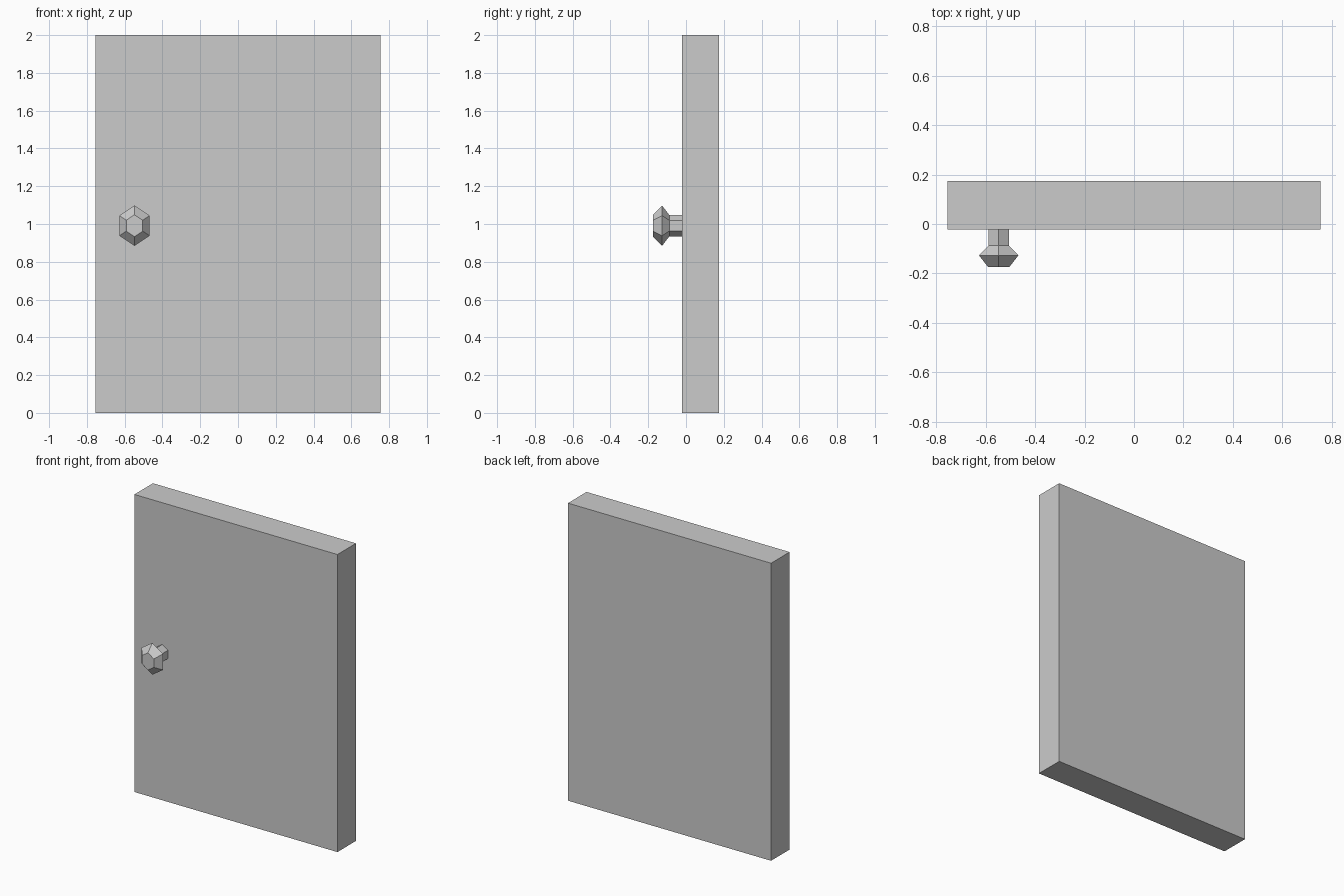
import bpy, bmesh
from math import sin, cos, pi

if "Cube" in bpy.data.objects:
    bpy.data.objects.remove(bpy.data.objects["Cube"])


def finish(bm, name):
    bmesh.ops.recalc_face_normals(bm, faces=bm.faces)
    mesh = bpy.data.meshes.new(name)
    bm.to_mesh(mesh)
    bm.free()
    obj = bpy.data.objects.new(name, mesh)
    bpy.context.collection.objects.link(obj)
    return obj


# Door slab
W, H, FRONT, BACK = 1.51, 2.0, -0.022, 0.175
bm = bmesh.new()
bmesh.ops.create_cube(bm, size=1)
bmesh.ops.scale(bm, vec=(W, BACK - FRONT, H), verts=bm.verts)
bmesh.ops.translate(bm, vec=(0, (FRONT + BACK) / 2, H / 2), verts=bm.verts)
finish(bm, "door_panel")

# Six-sided knob: (depth y, vertical radius) profile from stem to front face
SIDES, SQUASH, KX, KZ = 6, 0.863, -0.548, 0.991
profile = [(FRONT + 0.005, 0.056), (-0.088, 0.056), (-0.127, 0.107), (-0.174, 0.058)]
bm = bmesh.new()
rings = []
for y, r in profile:
    rings.append([bm.verts.new((KX + SQUASH * r * sin(2 * pi * i / SIDES), y,
                                KZ + r * cos(2 * pi * i / SIDES)))
                  for i in range(SIDES)])
for a, b in zip(rings, rings[1:]):
    for i in range(SIDES):
        j = (i + 1) % SIDES
        bm.faces.new((a[i], a[j], b[j], b[i]))
bm.faces.new(rings[0])
bm.faces.new(rings[-1])
finish(bm, "door_knob")
